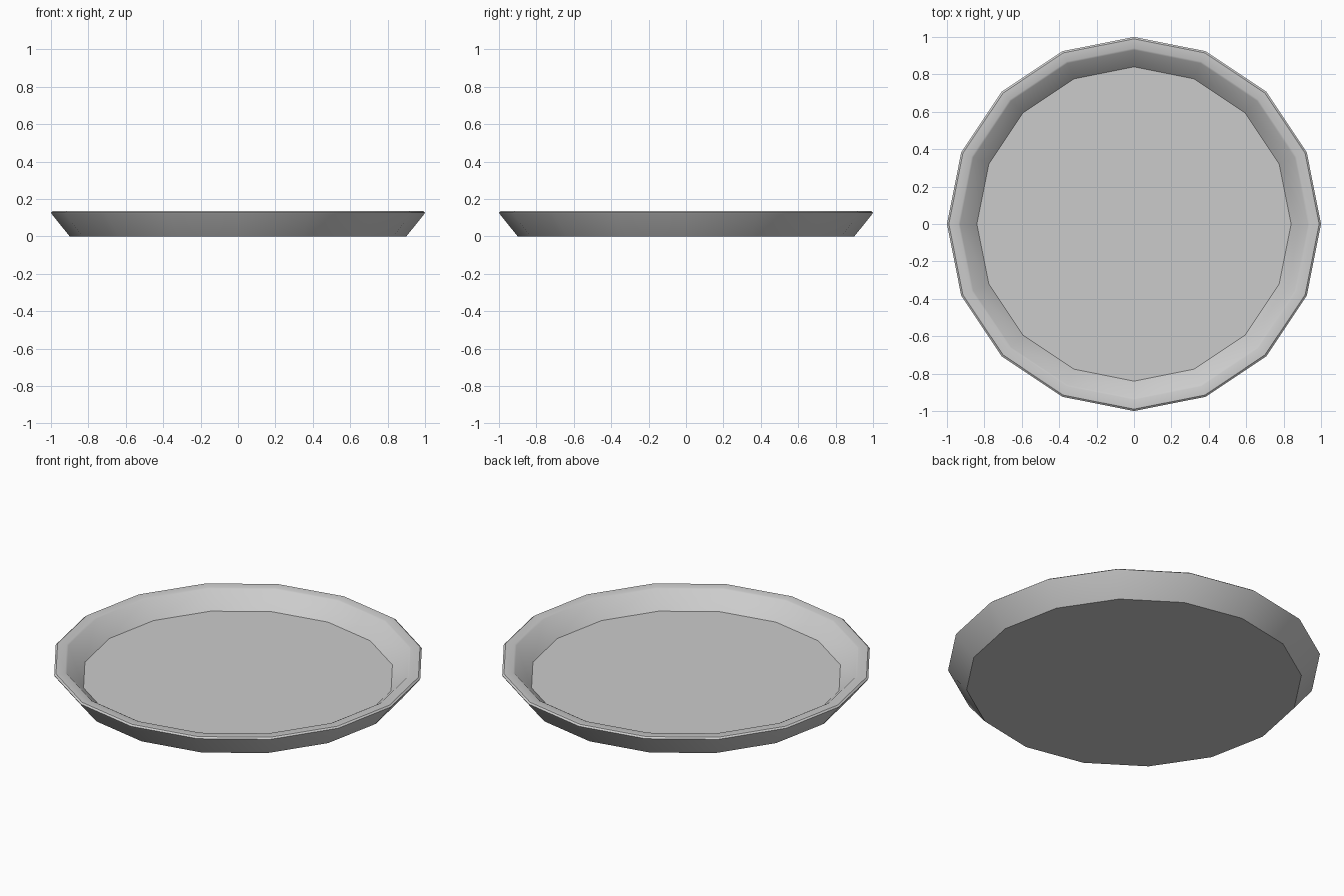
import bpy, bmesh, math

if "Cube" in bpy.data.objects:
    bpy.data.objects.remove(bpy.data.objects["Cube"])

SIDES = 16
# Plate cross-section (radius, height): underside edge, wall, bevelled rim, inner wall, floor edge
PROFILE = [(0.9, 0.0), (0.995, 0.118), (1.0, 0.127), (0.99, 0.135),
           (0.94, 0.135), (0.93, 0.13), (0.84, 0.04)]

# Spin the profile into rings
bm = bmesh.new()
rings = []
for r, z in PROFILE:
    rings.append([bm.verts.new((r * math.cos(2 * math.pi * i / SIDES),
                                r * math.sin(2 * math.pi * i / SIDES), z))
                  for i in range(SIDES)])
for a, b in zip(rings, rings[1:]):
    for i in range(SIDES):
        j = (i + 1) % SIDES
        bm.faces.new((a[i], a[j], b[j], b[i]))

# Underside and dish floor
bm.faces.new(rings[0][::-1])
bm.faces.new(rings[-1])
bmesh.ops.recalc_face_normals(bm, faces=bm.faces)

mesh = bpy.data.meshes.new("plate")
bm.to_mesh(mesh)
bm.free()
plate = bpy.data.objects.new("plate", mesh)
bpy.context.collection.objects.link(plate)

# Smooth around the walls, sharp at rim and floor
bpy.context.view_layer.objects.active = plate
plate.select_set(True)
bpy.ops.object.shade_smooth_by_angle(angle=math.radians(30))
